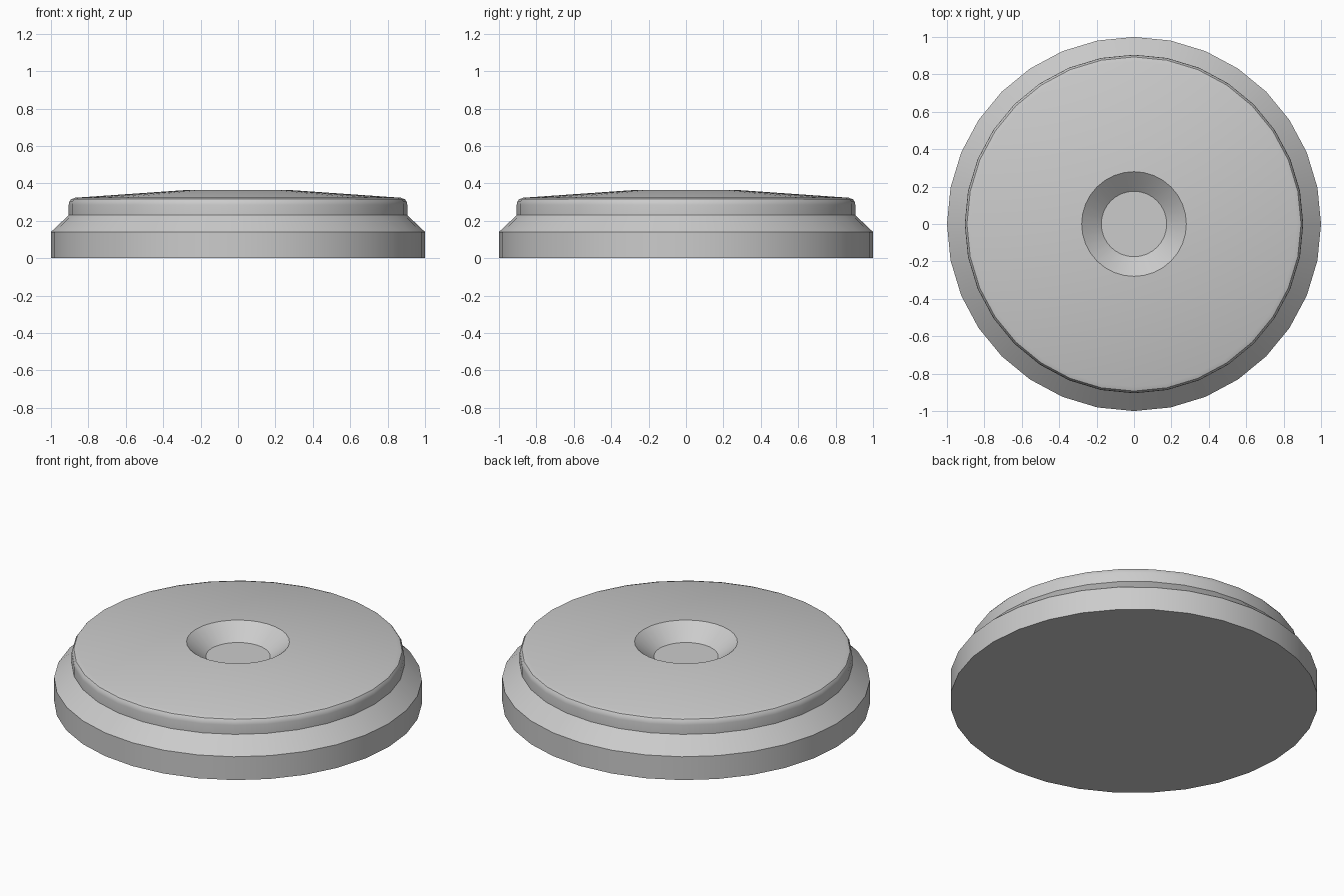
import bpy, bmesh, math

if "Cube" in bpy.data.objects:
    bpy.data.objects.remove(bpy.data.objects["Cube"])

SIDES = 32


def lathe(name, profile):
    """Spin an (r, z) profile round z and cap both open ends."""
    bm = bmesh.new()
    rings = []
    for r, z in profile:
        rings.append([bm.verts.new((r * math.cos(2 * math.pi * i / SIDES),
                                    r * math.sin(2 * math.pi * i / SIDES), z))
                      for i in range(SIDES)])
    for a, b in zip(rings, rings[1:]):
        for i in range(SIDES):
            j = (i + 1) % SIDES
            bm.faces.new((a[i], a[j], b[j], b[i]))
    bm.faces.new(rings[0][::-1])
    bm.faces.new(rings[-1])
    bmesh.ops.recalc_face_normals(bm, faces=bm.faces)
    mesh = bpy.data.meshes.new(name)
    bm.to_mesh(mesh)
    bm.free()
    obj = bpy.data.objects.new(name, mesh)
    bpy.context.collection.objects.link(obj)
    bpy.ops.object.select_all(action='DESELECT')
    obj.select_set(True)
    bpy.context.view_layer.objects.active = obj
    bpy.ops.object.shade_smooth_by_angle(angle=math.radians(30))
    return obj


# Base, chamfer, rounded raised rim, sloping top and conical recess
lathe("round_base_disc", [
    (1.0, 0.0), (1.0, 0.14),
    (0.905, 0.23), (0.905, 0.285), (0.902, 0.302), (0.893, 0.315),
    (0.87, 0.323), (0.28, 0.364),
    (0.175, 0.278),
])
